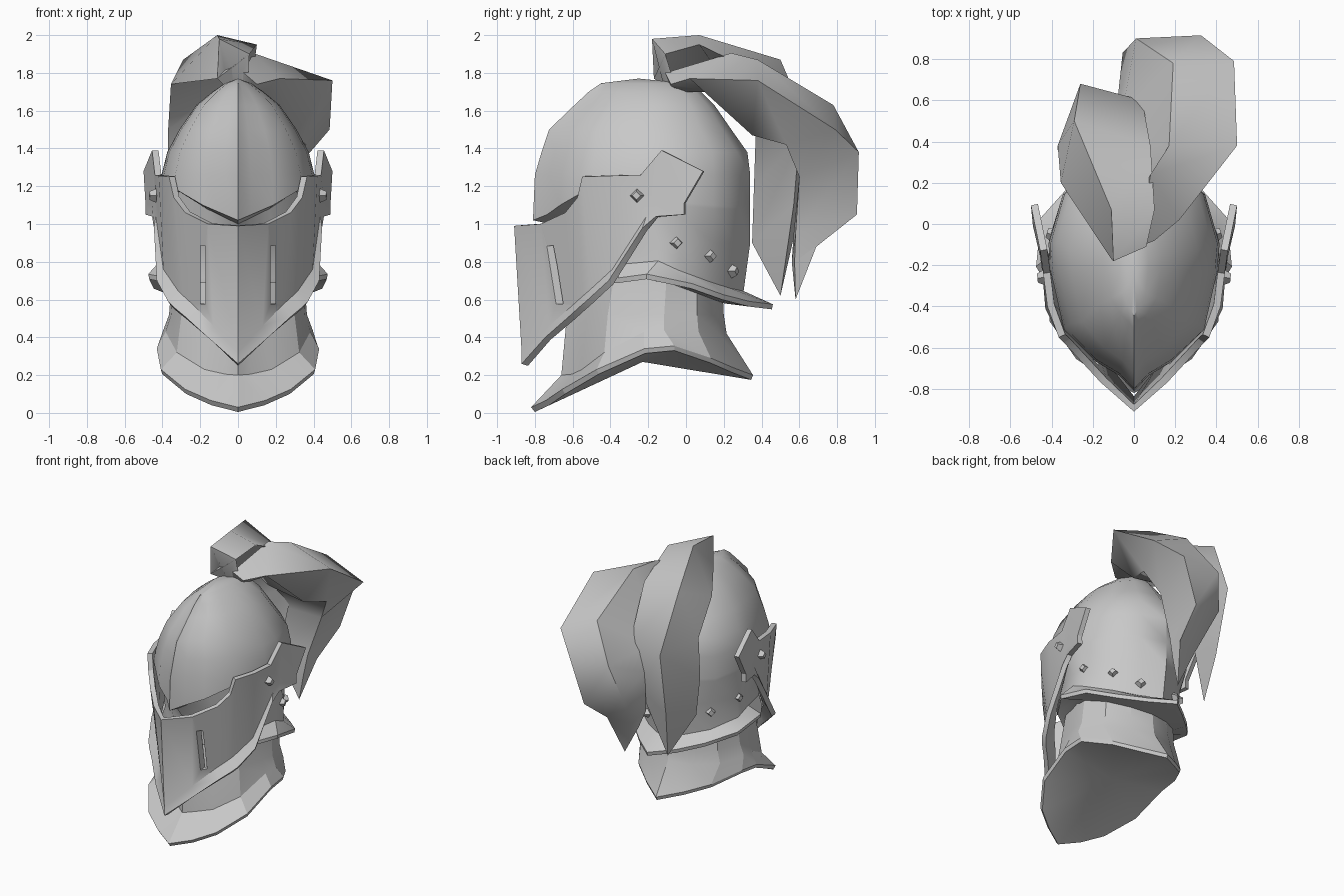
import bpy, bmesh, math
from mathutils import Vector, Matrix

if "Cube" in bpy.data.objects:
    bpy.data.objects.remove(bpy.data.objects["Cube"])

steel = bpy.data.materials.new("steel grey")
steel.diffuse_color = (0.58, 0.58, 0.58, 1)
steel.use_nodes = True
steel.node_tree.nodes["Principled BSDF"].inputs["Base Color"].default_value = steel.diffuse_color

# Half of the plan outline: (share of half width, share of length), keel to back
OUTLINE = [(0, 0), (.17, .065), (.45, .125), (.82, .26), (.97, .5), (1, .62), (.83, .83), (.44, .95), (0, 1)]
# Lower shell, rear flange and collar rim are more pointed at the back
LOWER = OUTLINE[:5] + [(.95, .62), (.68, .80), (.34, .92), (0, 1)]
FLANGE = [(0, 0), (.2, .05), (.42, .1), (.8, .23), (1, .37), (.95, .595), (.63, .755), (.32, .885), (0, 1)]
COLLAR = [(0, 0), (.33, .065), (.65, .14), (.95, .295), (1, .51), (.98, .645), (.7, .81), (.36, .91), (0, 1)]


def finish(name, bm, angle=30, recalc=True):
    if recalc:
        bmesh.ops.recalc_face_normals(bm, faces=bm.faces)
    me = bpy.data.meshes.new(name)
    bm.to_mesh(me)
    bm.free()
    ob = bpy.data.objects.new(name, me)
    bpy.context.collection.objects.link(ob)
    me.materials.append(steel)
    smooth(ob, angle)
    return ob


def smooth(ob, angle):
    bpy.ops.object.select_all(action='DESELECT')
    ob.select_set(True)
    bpy.context.view_layer.objects.active = ob
    bpy.ops.object.shade_smooth_by_angle(angle=math.radians(angle))


def ring(z, front, back, width, outline=OUTLINE, inset=False):
    """Mirrored outline loop; z is one height or one per outline point."""
    zs = z if isinstance(z, (list, tuple)) else [z] * len(outline)
    half = []
    for i, (u, v) in enumerate(outline):
        x, y = u * width, front + v * (back - front)
        if inset and i < 4:
            x, y = x * .88, y + .09
        half.append((x, y, zs[i]))
    return half + [(-x, y, h) for x, y, h in half[-2:0:-1]]


def loft(name, rings, angle=30, tip=None, start_tip=None):
    bm = bmesh.new()
    loops = [[bm.verts.new(p) for p in r] for r in rings]
    n = len(loops[0])
    for a, b in zip(loops, loops[1:]):
        for i in range(n):
            j = (i + 1) % n
            bm.faces.new((a[i], a[j], b[j], b[i]))
    for loop, point in ((loops[0], start_tip), (loops[-1], tip)):
        if point:
            v = bm.verts.new(point)
            for i in range(n):
                bm.faces.new((loop[i], loop[(i + 1) % n], v))
        else:
            bm.faces.new(loop)
    return finish(name, bm, angle)


# Skull shell: keeled dome, brow, recessed face, flared rear flange
brow = [1.02, 1.05, 1.10, 1.19, 1.18, 1.12, 1.1, 1.1, 1.1]
flange = [.70, .70, .70, .70, .72, .67, .61, .575, .56]


def raised(d):
    return [h + d for h in flange]


loft("skull_shell", [
    ring(1.745, -.45, .0, .07),
    ring(1.70, -.515, .08, .135),
    ring(1.63, -.59, .15, .22),
    ring(1.5, -.725, .24, .31),
    ring(1.38, -.765, .325, .375),
    ring(1.26, -.80, .34, .405),
    ring(brow, -.81, .34, .415),
    ring([h - .02 for h in brow], -.81, .34, .415, inset=True),
    ring(.9, -.64, .34, .42, LOWER),
    ring(raised(.085), -.60, .305, .425, LOWER),
    ring(raised(.015), -.60, .46, .475, FLANGE),
    ring(raised(-.012), -.60, .455, .47, FLANGE),
    ring(raised(.02), -.58, .2, .36),
], 35, start_tip=(0, -.25, 1.77))

# Neck guard with a collar that dips at front and back
rim = [.03, .065, .125, .23, .34, .355, .29, .24, .20]
loft("neck_guard", [
    ring(.72, -.58, .19, .35),
    ring(.52, -.63, .20, .365),
    ring([.2, .205, .23, .32, .43, .44, .43, .42, .42], -.66, .215, .395),
    ring(rim, -.82, .355, .43, COLLAR),
    ring([h - .025 for h in rim], -.80, .345, .422, COLLAR),
], 20, tip=(0, -.23, .27))

# Visor columns, front ridge to ear wing: top point, bottom point, lip inset
COLUMNS = [
    ((0, -.91, .99), (0, -.87, .26), 0),
    ((.16, -.77, 1.0), (.16, -.745, .40), .03),
    ((.28, -.64, 1.06), (.28, -.62, .51), .045),
    ((.34, -.575, 1.14), (.34, -.565, .56), .05),
    ((.365, -.55, 1.25), (.37, -.53, .59), .05),
    ((.42, -.40, 1.255), (.43, -.41, .70), .035),
    ((.44, -.24, 1.26), (.445, -.23, .98), .01),
    ((.455, -.13, 1.39), (.455, -.16, 1.04), 0),
    ((.50, .09, 1.28), (.49, -.01, 1.05), 0),
]
bm = bmesh.new()
columns = []
for side in (-1, 1):
    for top, bottom, inset in (COLUMNS[:0:-1] if side < 0 else COLUMNS):
        near = (bottom[0] - inset, bottom[1] + (.02 if inset else 0), bottom[2] + .06)
        columns.append([bm.verts.new((side * x, y, z)) for x, y, z in (top, near, bottom)])
for a, b in zip(columns, columns[1:]):
    for k in (0, 1):
        bm.faces.new((a[k], a[k + 1], b[k + 1], b[k]))
visor = finish("visor", bm, 30, recalc=False)
solid = visor.modifiers.new("thickness", 'SOLIDIFY')
solid.thickness = .035
solid.offset = -1
bpy.ops.object.modifier_apply(modifier=solid.name)

# Breathing slits cut through the visor
bm = bmesh.new()
for side in (-1, 1):
    place = (Matrix.Translation((side * .185, -.71, .73))
             @ Matrix.Rotation(math.radians(2), 4, 'X')
             @ Matrix.Diagonal((.028, .22, .31, 1)))
    bmesh.ops.create_cube(bm, size=1, matrix=place)
cutter = finish("slit_cutter", bm)
cutter.hide_render = True
cut = visor.modifiers.new("slits", 'BOOLEAN')
cut.operation = 'DIFFERENCE'
cut.solver = 'EXACT'
cut.object = cutter
bpy.context.view_layer.objects.active = visor
bpy.ops.object.modifier_apply(modifier=cut.name)
bpy.data.objects.remove(cutter)
smooth(visor, 30)

# Diamond rivets on the visor hinge and around the rear of the shell
bm = bmesh.new()
RIVETS = [((.445, -.26, 1.15), (1, -.1, 0)), ((.40, -.05, .90), (1, .3, 0)),
          ((.295, .13, .83), (.75, .65, 0)), ((.15, .25, .75), (.5, .85, 0))]
for pos, normal in RIVETS:
    for side in (-1, 1):
        p = Vector((side * pos[0], pos[1], pos[2]))
        n = Vector((side * normal[0], normal[1], 0)).normalized()
        place = Matrix.Translation(p + n * .006) @ n.to_track_quat('Z', 'Y').to_matrix().to_4x4()
        bmesh.ops.create_cone(bm, cap_ends=True, segments=4, radius1=.038, radius2=.022,
                              depth=.035, matrix=place)
finish("rivets", bm, 20)

# Left plume, three-edged: left edge, ridge, right edge
loft("left_plume", [
    [(-.05, -.08, 1.71), (0, -.12, 1.74), (.05, -.05, 1.71)],
    [(-.11, -.17, 1.77), (-.1, -.18, 1.98), (.06, -.11, 1.90)],
    [(-.355, .20, 1.74), (-.11, .07, 2.0), (.1, .07, 1.95)],
    [(-.37, .38, 1.5), (-.29, .50, 1.87), (.08, .38, 1.8)],
    [(-.37, .36, 1.2), (-.26, .68, 1.45), (.04, .60, 1.45)],
    [(-.33, .35, .90), (-.24, .58, .97), (-.02, .57, 1.1)],
], 50, tip=(-.2, .5, .62))
# Right plume, four-edged: left edge, ridge, outer right edge, inner right edge
loft("right_plume", [
    [(0, -.08, 1.70), (.03, -.11, 1.80), (.1, -.08, 1.74), (.08, -.04, 1.70)],
    [(.03, .15, 1.70), (.08, .24, 1.905), (.22, .02, 1.77), (.14, .15, 1.70)],
    [(-.02, .38, 1.50), (.17, .38, 1.87), (.5, .38, 1.76), (.30, .35, 1.47)],
    [(-.06, .53, 1.42), (.19, .78, 1.63), (.485, .79, 1.5), (.36, .53, 1.42)],
    [(-.08, .60, 1.25), (.01, .90, 1.38), (.325, .915, 1.38), (.27, .60, 1.25)],
    [(-.07, .57, .95), (-.055, .83, 1.13), (.21, .905, 1.05), (.17, .58, .95)],
    [(.0, .56, .80), (.0, .63, .86), (.17, .69, .88), (.14, .575, .80)],
], 50, tip=(.1, .58, .6))
